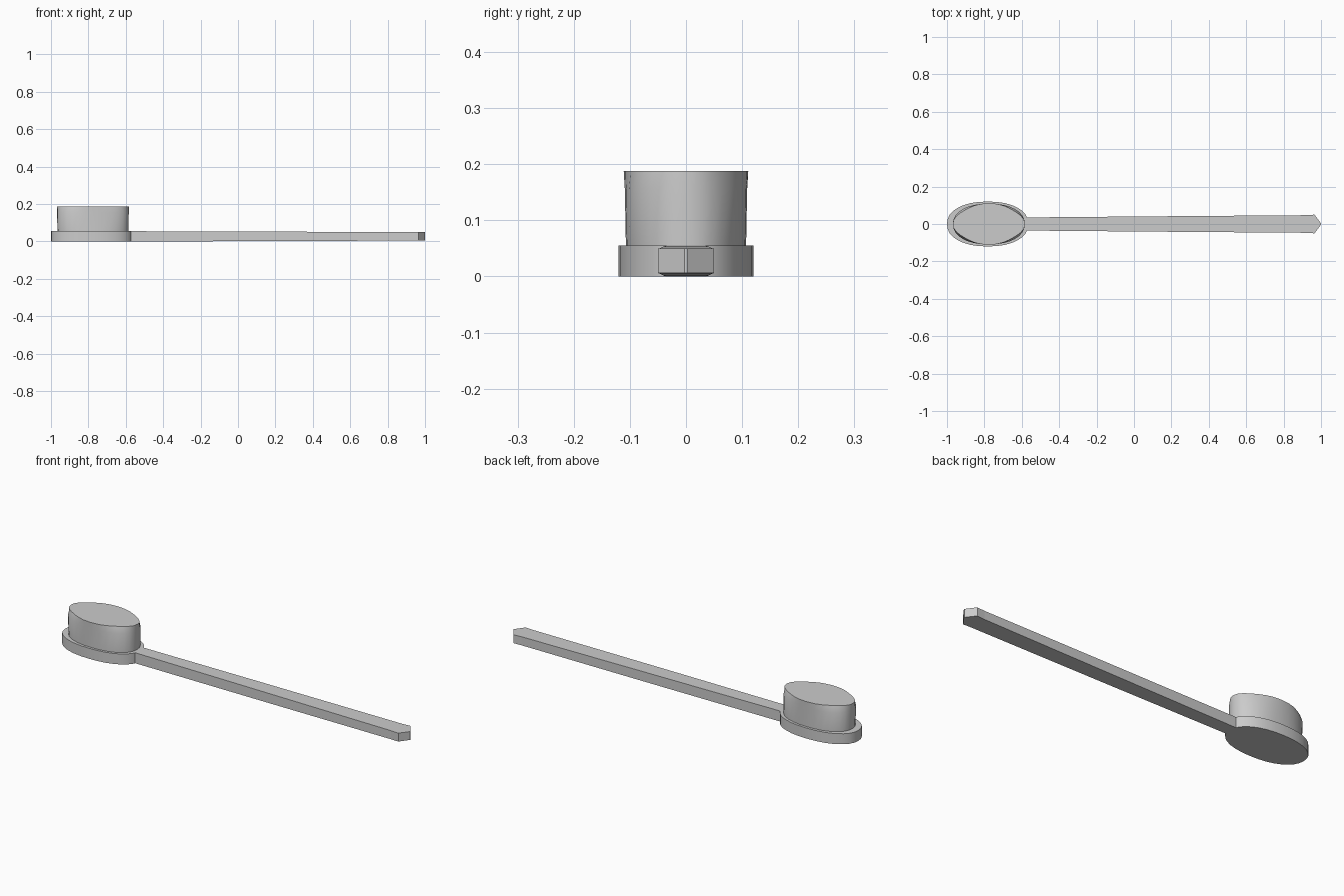
import bpy
import bmesh
from math import cos, sin, pi

if "Cube" in bpy.data.objects:
    bpy.data.objects.remove(bpy.data.objects["Cube"])


def loft(name, rings):
    """Skin a stack of equal-length point rings and cap both ends."""
    bm = bmesh.new()
    rows = [[bm.verts.new(p) for p in ring] for ring in rings]
    n = len(rows[0])
    for a, b in zip(rows, rows[1:]):
        for i in range(n):
            j = (i + 1) % n
            bm.faces.new((a[i], a[j], b[j], b[i]))
    bm.faces.new(rows[0])
    bm.faces.new(rows[-1])
    bmesh.ops.recalc_face_normals(bm, faces=bm.faces)
    mesh = bpy.data.meshes.new(name)
    bm.to_mesh(mesh)
    bm.free()
    obj = bpy.data.objects.new(name, mesh)
    bpy.context.collection.objects.link(obj)
    return obj


def smooth(obj):
    bpy.ops.object.select_all(action='DESELECT')
    obj.select_set(True)
    bpy.context.view_layer.objects.active = obj
    bpy.ops.object.shade_smooth_by_angle(angle=0.5)


def oval(cx, rx, ry, z, n=32, power=2.2, pinch=0.0):
    """Rounded oval; pinch pulls the four diagonals inward."""
    pts = []
    for i in range(n):
        t = 2 * pi * i / n
        c, s = cos(t), sin(t)
        k = 1 - pinch * sin(2 * t) ** 2
        x = abs(c) ** (2 / power) * (1 if c > 0 else -1)
        y = abs(s) ** (2 / power) * (1 if s > 0 else -1)
        pts.append((cx + rx * k * x, ry * k * y, z))
    return pts


# Oval head plate
head = loft("head", [oval(-0.782, 0.218, 0.12, z) for z in (0, 0.055)])
smooth(head)

# Bristle block with trimmed, slightly faceted top edge
bristles = loft("bristles", [
    oval(-0.775, 0.19, 0.107, 0.05),
    oval(-0.776, 0.192, 0.109, 0.155),
    oval(-0.776, 0.193, 0.111, 0.188, pinch=0.09),
])
smooth(bristles)

# Handle: widens and thins gently towards a pointed tip
stations = [(-0.58, 0.035, 0.0, 0.055), (0.12, 0.041, 0.002, 0.053),
            (0.92, 0.047, 0.005, 0.05), (0.965, 0.05, 0.006, 0.05),
            (1.0, 0.003, 0.006, 0.05)]
loft("handle", [[(x, -w, lo), (x, w, lo), (x, w, hi), (x, -w, hi)]
                for x, w, lo, hi in stations])
